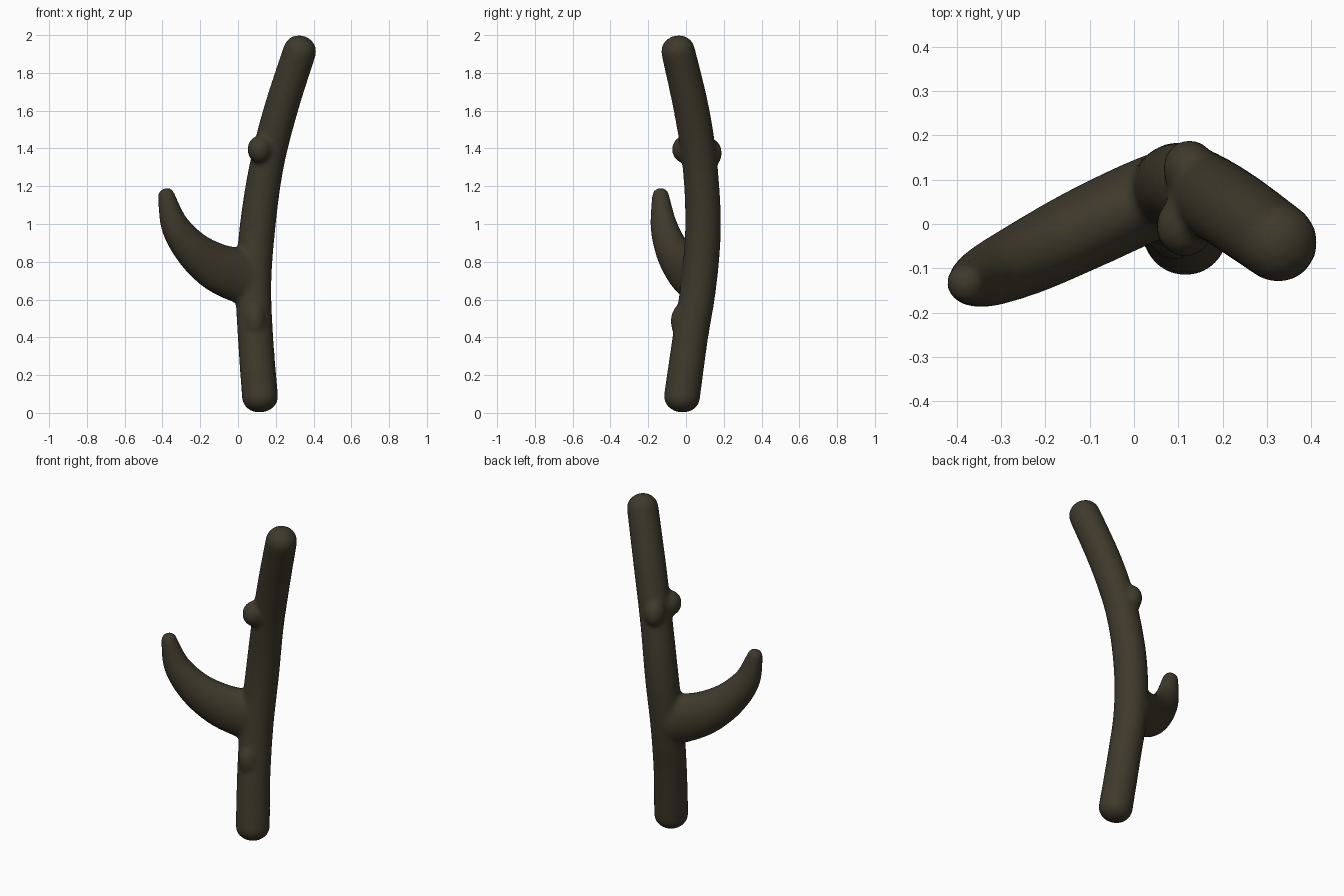
import bpy, bmesh, math
from mathutils import Vector

if "Cube" in bpy.data.objects:
    bpy.data.objects.remove(bpy.data.objects["Cube"])


def spline(pts, t):
    """Catmull-Rom sample of equal-length tuples, t in 0..1."""
    f = t * (len(pts) - 1)
    i = min(int(f), len(pts) - 2)
    u = f - i
    p = [Vector(pts[max(0, min(len(pts) - 1, i + k))]) for k in (-1, 0, 1, 2)]
    return 0.5 * (2 * p[1] + (p[2] - p[0]) * u
                  + (2 * p[0] - 5 * p[1] + 4 * p[2] - p[3]) * u * u
                  + (3 * p[1] - p[0] - 3 * p[2] + p[3]) * u ** 3)


def tube(bm, path, radii, side, cap, steps=40, sides=24):
    """Swept elliptical tube with rounded ends; radii = (in-plane, sideways)."""
    stations = []
    for k in range(steps + 1):
        t = k / steps
        a, b = spline(path, max(0, t - .01)), spline(path, min(1, t + .01))
        r = spline(radii, t)
        stations.append([spline(path, t), (b - a).normalized(), r[0], r[1]])

    def dome(st, sign):
        return [[st[0] + st[1] * sign * cap * math.sin(q), st[1],
                 st[2] * math.cos(q), st[3] * math.cos(q)]
                for q in (math.radians(d) for d in (20, 40, 58, 72, 82))]

    stations = dome(stations[0], -1)[::-1] + stations + dome(stations[-1], 1)
    rings = []
    for c, d, ra, rb in stations:
        n = (side - d * side.dot(d)).normalized()
        m = d.cross(n)
        angs = [2 * math.pi * j / sides for j in range(sides)]
        rings.append([bm.verts.new(c + m * ra * math.cos(q) + n * rb * math.sin(q))
                      for q in angs])
    for r0, r1 in zip(rings, rings[1:]):
        for j in range(sides):
            k = (j + 1) % sides
            bm.faces.new((r0[j], r0[k], r1[k], r1[j]))
    bm.faces.new(rings[0][::-1])
    bm.faces.new(rings[-1])


def knot(bm, centre, size):
    vs = bmesh.ops.create_icosphere(bm, subdivisions=3, radius=1)["verts"]
    for v in vs:
        v.co = Vector(centre) + v.co * Vector(size)


bm = bmesh.new()

# Bowed trunk
tube(bm, [(.117, -.022, .08), (.094, .02, .38), (.082, .067, .68), (.103, .09, .98),
          (.15, .075, 1.3), (.225, .03, 1.6), (.328, -.043, 1.92)],
     [(.096, .096), (.094, .094), (.095, .095), (.095, .095), (.091, .093),
      (.09, .094), (.088, .09)], Vector((0, -1, 0)), .078)

# Side branch, thick at the base and curving up to a narrow tip
tube(bm, [(.08, .075, .715), (0, .042, .73), (-.12, -.015, .775), (-.24, -.075, .865),
          (-.335, -.118, .995), (-.38, -.135, 1.155)],
     [(.145, .095), (.145, .095), (.128, .093), (.102, .085), (.076, .07), (.044, .045)],
     Vector((.42, -.91, 0)), .036)

# Knots on the trunk
knot(bm, (.09, -.01, .485), (.062, .072, .1))
knot(bm, (.115, -.005, 1.395), (.066, .07, .075))
knot(bm, (.125, .125, 1.375), (.06, .066, .08))

bmesh.ops.recalc_face_normals(bm, faces=bm.faces)
me = bpy.data.meshes.new("forked_branch")
bm.to_mesh(me)
bm.free()
ob = bpy.data.objects.new("forked_branch", me)
bpy.context.collection.objects.link(ob)

# Fuse everything into one skin and soften the joints
rm = ob.modifiers.new("fuse", "REMESH")
rm.mode = "VOXEL"
rm.voxel_size = .012
rm.use_smooth_shade = True
sm = ob.modifiers.new("soften", "SMOOTH")
sm.factor = .5
sm.iterations = 8

mat = bpy.data.materials.new("bark")
mat.diffuse_color = (.05, .041, .024, 1)
mat.use_nodes = True
mat.node_tree.nodes["Principled BSDF"].inputs["Base Color"].default_value = mat.diffuse_color
me.materials.append(mat)
for p in me.polygons:
    p.use_smooth = True
